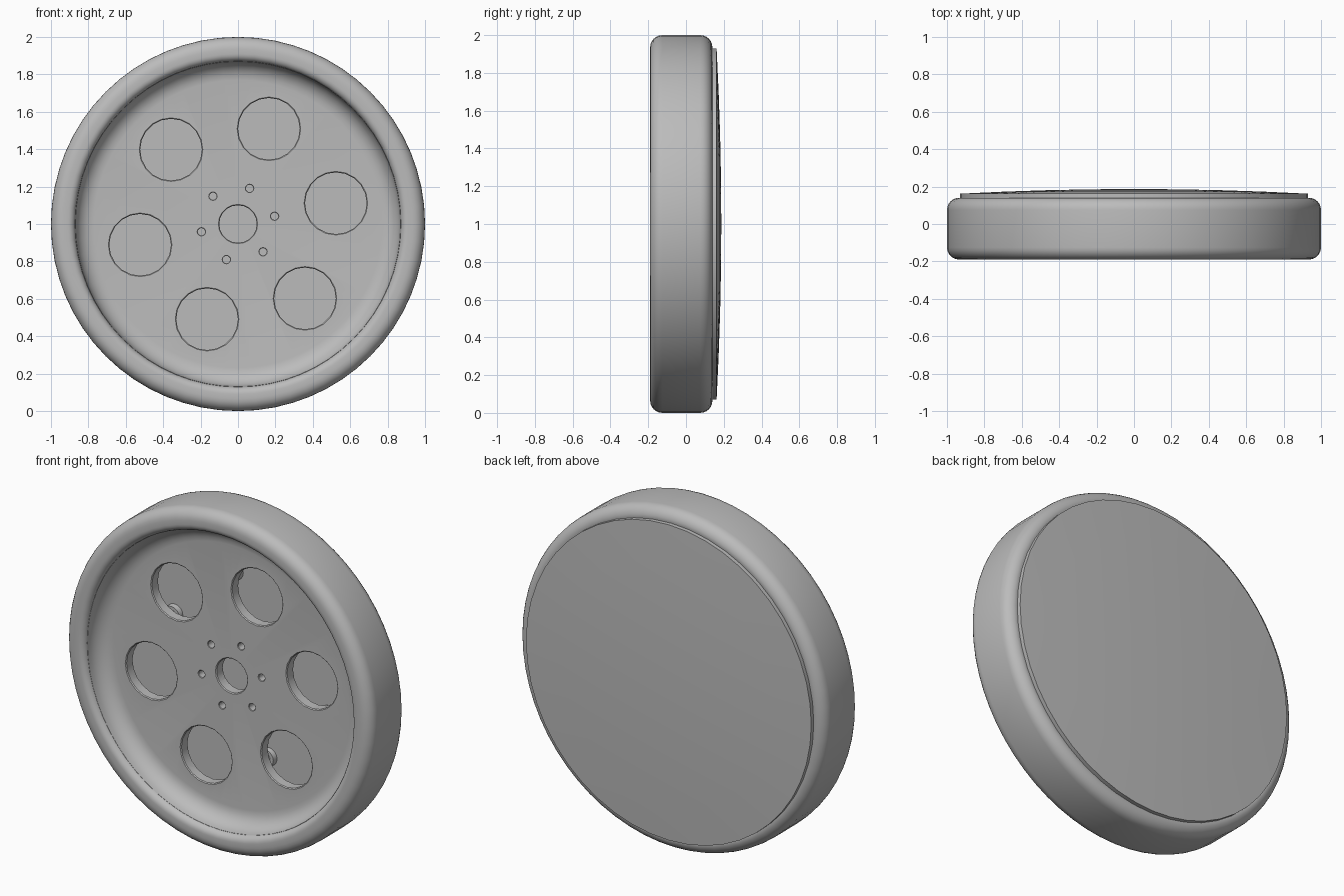
import bpy, bmesh, math
from mathutils import Matrix, Vector

cube = bpy.data.objects.get("Cube")
if cube:
    bpy.data.objects.remove(cube, do_unlink=True)

grey = bpy.data.materials.new("plain grey")
grey.use_nodes = True
grey.diffuse_color = (0.5, 0.5, 0.5, 1)
grey.node_tree.nodes["Principled BSDF"].inputs["Base Color"].default_value = (0.5, 0.5, 0.5, 1)

HUB = Vector((0, 0, 1))
HOLE_ANGLE = math.radians(12)


def ring(radius, offset=0.0, count=6):
    """Points spaced evenly around the axle."""
    for i in range(count):
        a = HOLE_ANGLE + offset + math.tau * i / count
        yield HUB + Vector((radius * math.cos(a), 0, radius * math.sin(a)))


def arc(r, y, radius, start, end, steps=6):
    """Rounded corner as (radius, y) profile points."""
    angles = [math.radians(start + (end - start) * i / steps) for i in range(steps + 1)]
    return [(r + radius * math.cos(a), y + radius * math.sin(a)) for a in angles]


def lathe(bm, profile, segments, centre):
    """Turn a closed profile about an axis running along y."""
    part = bmesh.new()
    verts = [part.verts.new((r, y, 0)) for r, y in profile]
    edges = [part.edges.new((v, verts[i - 1])) for i, v in enumerate(verts)]
    bmesh.ops.spin(part, geom=verts + edges, cent=(0, 0, 0), axis=(0, 1, 0),
                   angle=math.tau, steps=segments, use_merge=False)
    bmesh.ops.remove_doubles(part, verts=part.verts, dist=0.0002)
    # Drop anything left over along the axis
    loose = [e for e in part.edges if not e.link_faces]
    bmesh.ops.delete(part, geom=loose, context='EDGES')
    bmesh.ops.recalc_face_normals(part, faces=part.faces)
    bmesh.ops.transform(part, matrix=Matrix.Translation(centre), verts=part.verts)
    mesh = bpy.data.meshes.new("temp")
    part.to_mesh(mesh)
    part.free()
    bm.from_mesh(mesh)
    bpy.data.meshes.remove(mesh)


def make(name, turnings):
    bm = bmesh.new()
    for profile, segments, centre in turnings:
        lathe(bm, profile, segments, centre)
    mesh = bpy.data.meshes.new(name)
    bm.to_mesh(mesh)
    bm.free()
    mesh.materials.append(grey)
    obj = bpy.data.objects.new(name, mesh)
    bpy.context.collection.objects.link(obj)
    return obj


def smooth(obj, angle=35):
    bpy.ops.object.select_all(action='DESELECT')
    obj.select_set(True)
    bpy.context.view_layer.objects.active = obj
    bpy.ops.object.shade_smooth_by_angle(angle=math.radians(angle))


# Tyre with rounded shoulders
tyre_profile = (arc(0.935, -0.125, 0.065, 0, -90) + arc(0.91, -0.15, 0.04, -90, -180)
                + [(0.87, 0.12)] + arc(0.935, 0.075, 0.065, 90, 0))
tyre = make("tyre", [(tyre_profile, 64, HUB)])
smooth(tyre)

# Dished wheel disc whose edge sweeps up to meet the tyre
disc_profile = ([(0, -0.06)] + arc(0.77, -0.16, 0.1, 90, 0)
                + [(0.88, -0.16), (0.88, 0.0), (0, 0.0)])
disc = make("wheel_disc", [(disc_profile, 64, HUB)])


def drill(radius, bevel):
    return [(0, -0.12), (radius + bevel, -0.12), (radius + bevel, -0.06),
            (radius, -0.06 + bevel), (radius, 0.05), (0, 0.05)]


# Round openings, bolt holes and axle hole
drills = [(drill(0.165, 0.005), 20, c) for c in ring(0.535)]
drills += [(drill(0.02, 0.003), 12, c) for c in ring(0.2)]
drills.append((drill(0.1, 0.005), 20, HUB))
cutter = make("hole_cutter", drills)
cutter.hide_render = True
cut = disc.modifiers.new("holes", 'BOOLEAN')
cut.operation = 'DIFFERENCE'
cut.solver = 'EXACT'
cut.object = cutter
bpy.context.view_layer.objects.active = disc
bpy.ops.object.modifier_apply(modifier=cut.name)
bpy.data.objects.remove(cutter, do_unlink=True)
smooth(disc)

# Shallow domed cover closing the back
dome = [(0.93 * t, 0.187 - 0.025 * t * t) for t in (0, 0.25, 0.5, 0.75, 1)]
cover = make("back_cover", [([(0, 0.13), (0.93, 0.13)] + dome[::-1], 48, HUB)])
smooth(cover)

# Stepped studs on the inside of the cover, between the openings
stud_profile = [(0, 0.07), (0.025, 0.07), (0.03, 0.1), (0.05, 0.1), (0.055, 0.14), (0, 0.14)]
studs = make("cover_studs", [(stud_profile, 16, c) for c in ring(0.53, math.radians(30))])
smooth(studs)
